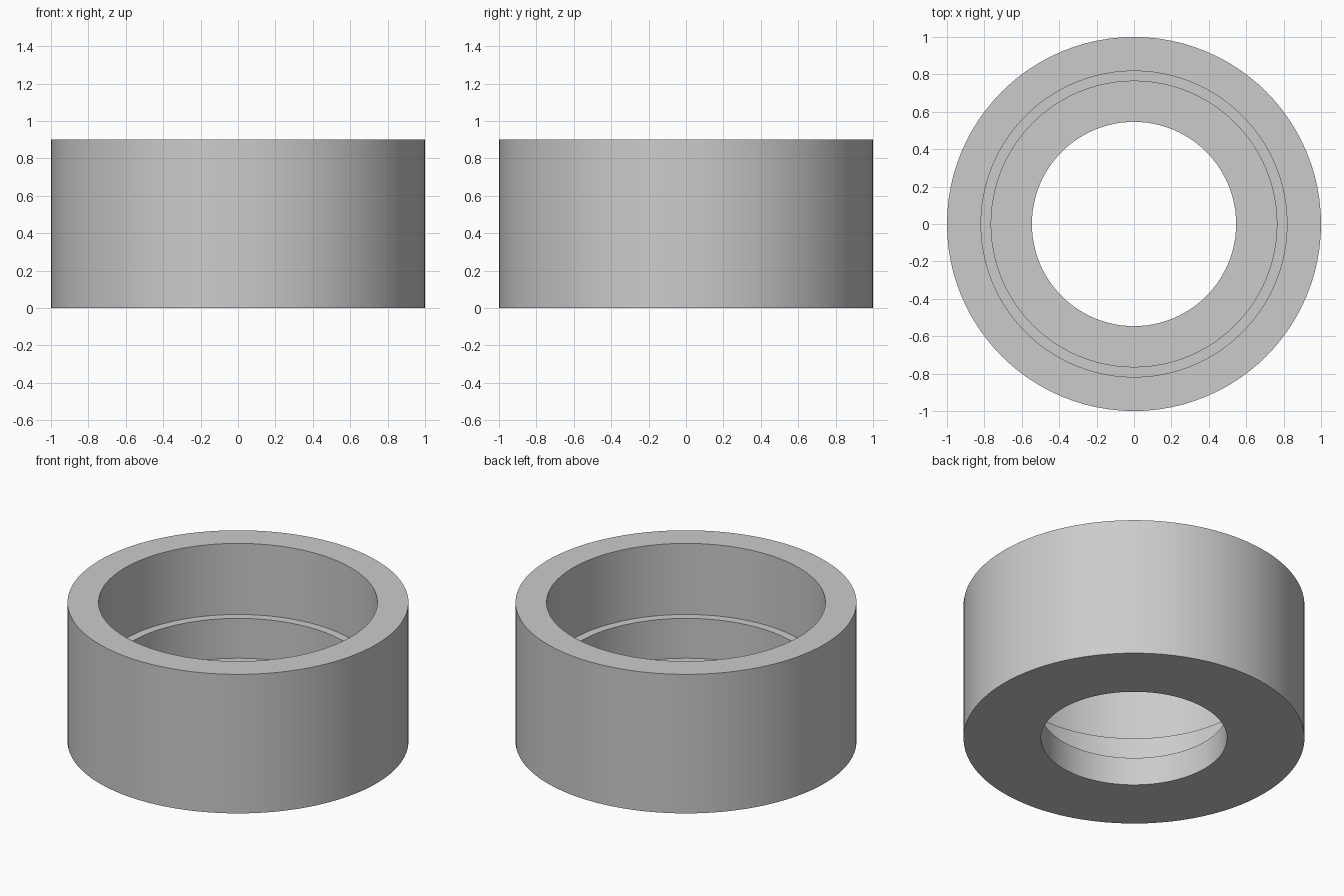
import bpy
import bmesh
import math

cube = bpy.data.objects.get("Cube")
if cube:
    bpy.data.objects.remove(cube, do_unlink=True)

SEGMENTS = 96

# Plain grey material
grey = bpy.data.materials.new("plain_grey")
grey.use_nodes = True
colour = (0.6, 0.6, 0.6, 1)
grey.diffuse_color = colour
grey.node_tree.nodes["Principled BSDF"].inputs["Base Color"].default_value = colour

# Closed cross-section (radius, height): outer wall, rim, ledge, floor, bore
profile = [(1, 0), (1, 0.9), (0.818, 0.9), (0.818, 0.44),
           (0.764, 0.44), (0.764, 0.182), (0.546, 0.182), (0.546, 0)]

# Turn the cross-section around the z axis
bm = bmesh.new()
verts = [bm.verts.new((r, 0, z)) for r, z in profile]
edges = [bm.edges.new((verts[i - 1], verts[i])) for i in range(len(verts))]
bmesh.ops.spin(bm, geom=verts + edges, cent=(0, 0, 0), axis=(0, 0, 1),
               angle=math.tau, steps=SEGMENTS, use_merge=True)
bmesh.ops.remove_doubles(bm, verts=bm.verts, dist=0.0001)
bmesh.ops.recalc_face_normals(bm, faces=bm.faces)

mesh = bpy.data.meshes.new("stepped_ring")
bm.to_mesh(mesh)
bm.free()
mesh.materials.append(grey)
ring = bpy.data.objects.new("stepped_ring", mesh)
bpy.context.collection.objects.link(ring)

# Smooth round walls with sharp rims
bpy.ops.object.select_all(action='DESELECT')
ring.select_set(True)
bpy.context.view_layer.objects.active = ring
bpy.ops.object.shade_smooth_by_angle(angle=math.radians(30))
